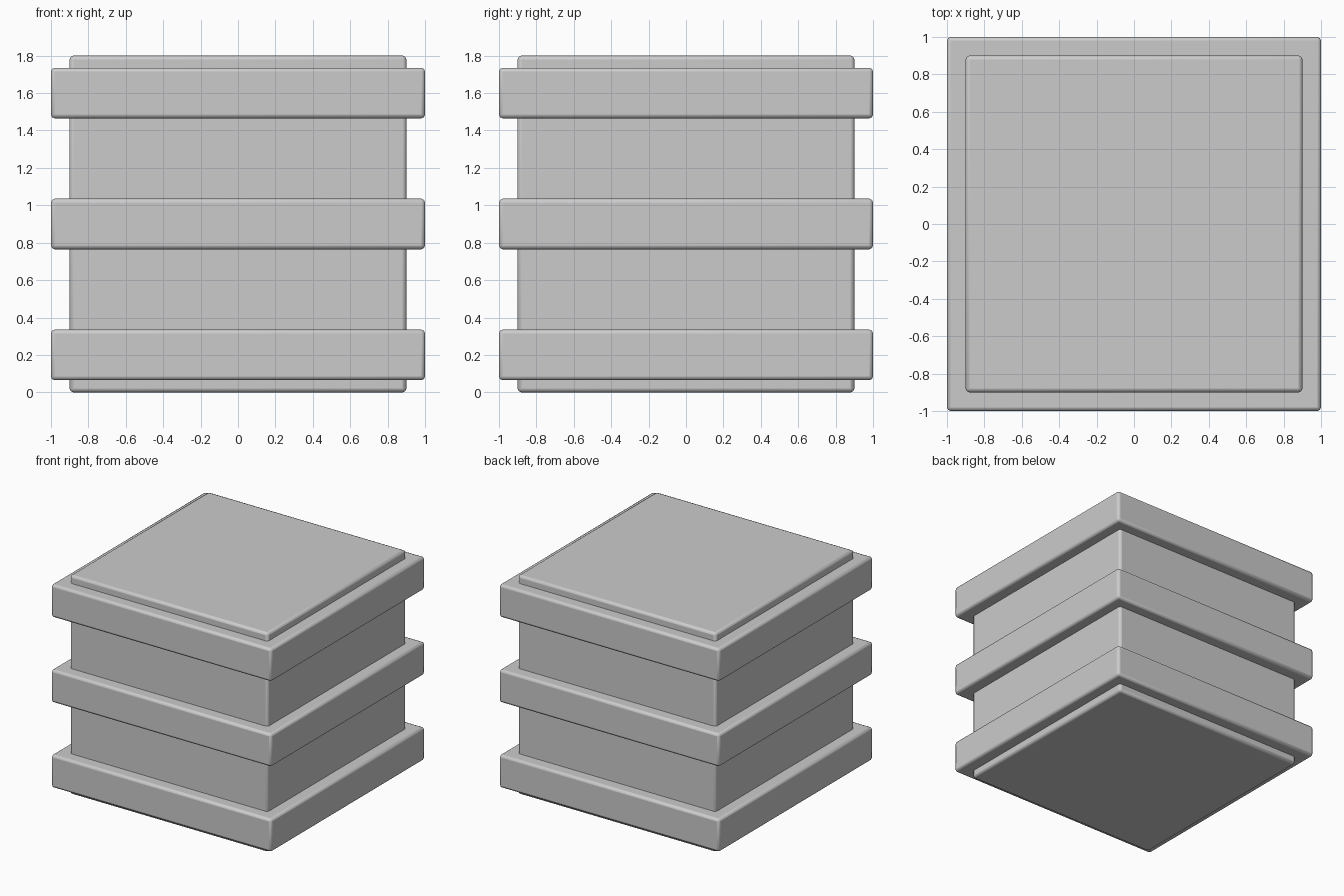
import bpy

if "Cube" in bpy.data.objects:
    bpy.data.objects.remove(bpy.data.objects["Cube"])


def bevelled_box(name, width, height, z_mid):
    bpy.ops.mesh.primitive_cube_add(size=1, location=(0, 0, z_mid))
    ob = bpy.context.object
    ob.name = name
    ob.scale = (width, width, height)
    bpy.ops.object.transform_apply(location=False, rotation=False, scale=True)
    bevel = ob.modifiers.new("soft_edges", 'BEVEL')
    bevel.width = 0.02
    bevel.segments = 2
    bpy.ops.object.shade_smooth_by_angle()
    return ob


# Central block
bevelled_box("core_block", 1.8, 1.8, 0.9)

# Three surrounding bands
for label, z in (("lower", 0.2), ("middle", 0.9), ("upper", 1.6)):
    bevelled_box(label + "_band", 2.0, 0.27, z)
